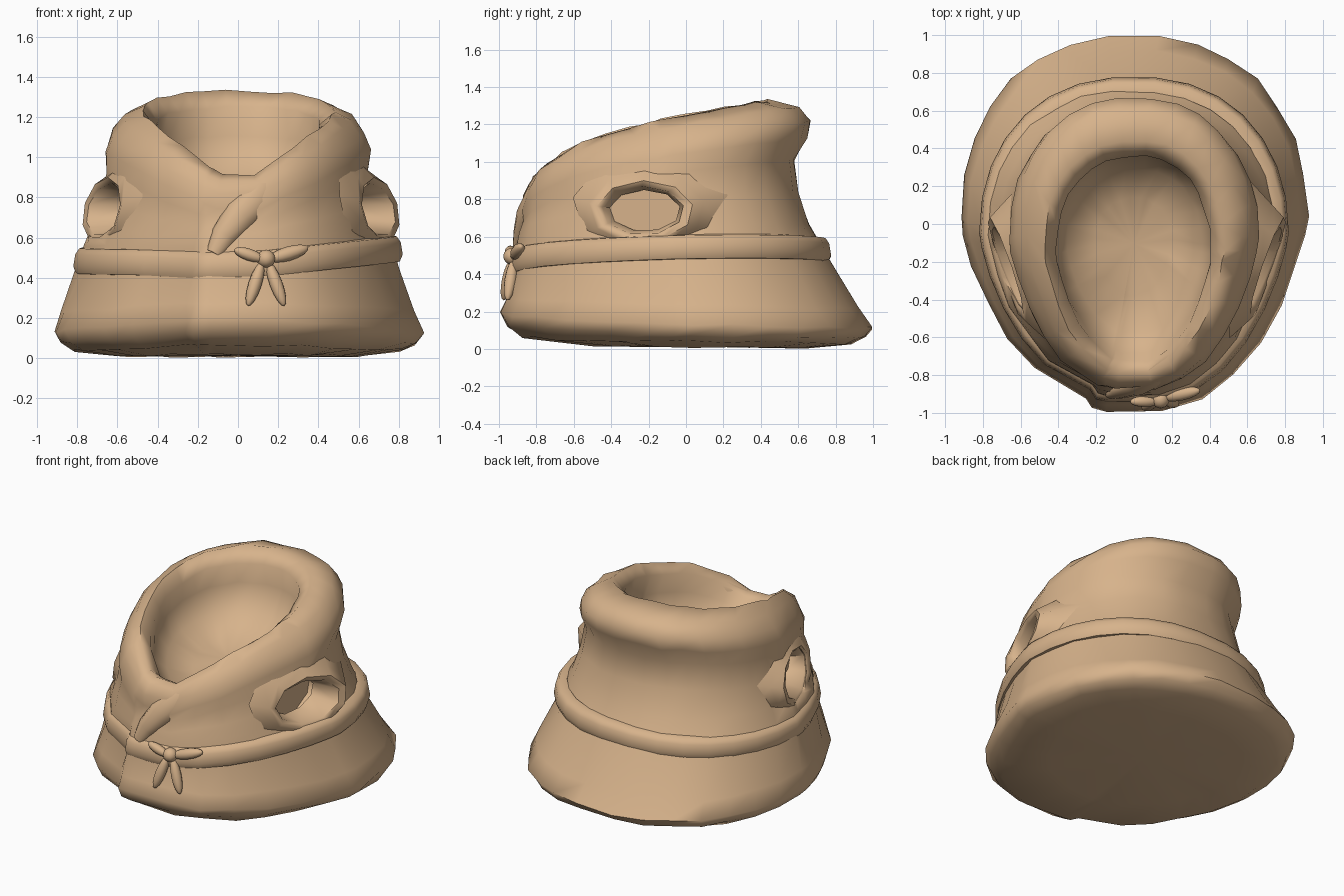
import bpy, bmesh, math, random
from mathutils import Vector

random.seed(4)
cube = bpy.data.objects.get("Cube")
if cube:
    bpy.data.objects.remove(cube)

TAN = (0.68, 0.45, 0.26, 1)
cloth = bpy.data.materials.new("tan cloth")
cloth.use_nodes = True
cloth.diffuse_color = TAN
cloth.node_tree.nodes["Principled BSDF"].inputs["Base Color"].default_value = TAN


def finish(obj, angle=60):
    obj.data.materials.clear()
    obj.data.materials.append(cloth)
    bpy.ops.object.select_all(action='DESELECT')
    obj.select_set(True)
    bpy.context.view_layer.objects.active = obj
    bpy.ops.object.shade_smooth_by_angle(angle=math.radians(angle))


def loft(name, rings, caps=True, wrap=False):
    """Skin a list of closed rings, with optional end caps or a closed loop of rings."""
    bm = bmesh.new()
    rows = [[bm.verts.new(p) for p in ring] for ring in rings]
    n = len(rows[0])
    pairs = list(zip(rows, rows[1:])) + ([(rows[-1], rows[0])] if wrap else [])
    for a, b in pairs:
        for i in range(n):
            j = (i + 1) % n
            bm.faces.new((a[i], a[j], b[j], b[i]))
    if caps and not wrap:
        for row in (rows[0], rows[-1]):
            mid = bm.verts.new(sum((v.co for v in row), Vector()) / n)
            for i in range(n):
                bm.faces.new((row[i], row[(i + 1) % n], mid))
    bmesh.ops.recalc_face_normals(bm, faces=bm.faces)
    mesh = bpy.data.meshes.new(name)
    bm.to_mesh(mesh)
    bm.free()
    obj = bpy.data.objects.new(name, mesh)
    bpy.context.collection.objects.link(obj)
    return obj


# Columns around the robe, with a close pair where the front flap overlaps
EDGE = math.radians(-100)
angles = sorted([math.radians(a) for a in range(-180, 180, 12) if a != -108]
                + [EDGE - 0.035, EDGE])


def ring_point(a, row, out=0.0, flap=0.0):
    rx, yf, yb, zf, zb = row
    c, s = math.cos(a), math.sin(a)
    mid = (yf + yb) / 2 + 0.04
    x = math.copysign(abs(c) ** (0.87 if s > 0 else 0.8), c) * (rx + out)
    y = mid + (s ** 0.95 * (yb + out - mid) if s >= 0 else abs(s) ** 1.5 * (yf - out - mid))
    t = min(1, max(0, (y - yf) / (yb - yf)))
    z = zf + (zb - zf) * t ** 0.4
    if flap and -math.pi < a < EDGE - 0.01:
        y += flap * max(0, 1 - (EDGE - a) / 0.9)
    return Vector((x, y, z))


# Robe shell: half width, front y, back y, front z, back z, flap step
shell = [
    (0.60, -0.50, 0.65, 0.02, 0.01, 0),
    (0.82, -0.88, 0.88, 0.07, 0.03, 0.04),
    (0.89, -0.96, 0.96, 0.13, 0.06, 0.05),
    (0.92, -1.00, 1.00, 0.20, 0.11, 0.05),
    (0.88, -0.97, 0.92, 0.28, 0.22, 0.05),
    (0.80, -0.93, 0.78, 0.42, 0.45, 0.05),
    (0.77, -0.91, 0.71, 0.54, 0.57, 0.04),
    (0.73, -0.90, 0.66, 0.57, 0.67, 0.02),
    (0.69, -0.89, 0.60, 0.60, 0.84, 0.02),
    (0.65, -0.87, 0.58, 0.64, 1.01, 0),
    (0.66, -0.88, 0.65, 0.70, 1.13, 0),
    (0.63, -0.87, 0.67, 0.77, 1.22, 0),
    (0.57, -0.84, 0.61, 0.83, 1.29, 0),
    (0.48, -0.79, 0.44, 0.86, 1.33, 0),
    (0.41, -0.73, 0.36, 0.83, 1.25, 0),
    (0.42, -0.68, 0.38, 0.78, 1.10, 0),
    (0.36, -0.58, 0.29, 0.74, 0.94, 0),
    (0.20, -0.38, 0.14, 0.73, 0.82, 0),
]


def wobble():
    return Vector([random.uniform(-0.008, 0.008) for _ in range(3)])


robe = loft("robe_body", [[ring_point(a, r[:5], flap=r[5]) + wobble() for a in angles]
                          for r in shell])

# Belt: a padded band following the waist
waist = (0.77, -0.90, 0.73, 0.47, 0.53)
section = [(-0.07, -0.02), (-0.065, 0.035), (-0.03, 0.05), (0.03, 0.04), (0.06, 0.02), (0.065, -0.03)]
belt = loft("belt", [[ring_point(a, waist, out, 0.045) + Vector((0, 0, dz + 0.03 * math.cos(a)))
                      for a in angles] for dz, out in section], wrap=True)
finish(belt)


# Armholes: a short open sleeve over a pocket cut into each side
def oval(side, y, ry, z, rz, x, xc, xs):
    pts = []
    for i in range(9):
        a = i * math.tau / 9 + 0.2
        c, s = math.cos(a), math.sin(a)
        pts.append((side * (x + xc * c + xs * s) + (0.03 if side < 0 else 0), y + ry * c, z + rz * s))
    return pts


for side, label in ((1, "left"), (-1, "right")):
    sleeve = loft(label + "_sleeve", [
        oval(side, -0.19, 0.42, 0.77, 0.27, 0.57, 0.06, -0.04),
        oval(side, -0.21, 0.31, 0.75, 0.20, 0.68, 0.07, -0.05),
        oval(side, -0.22, 0.26, 0.74, 0.16, 0.71, 0.09, -0.03),
        oval(side, -0.23, 0.22, 0.74, 0.13, 0.69, 0.09, -0.03),
        oval(side, -0.22, 0.19, 0.74, 0.11, 0.56, 0.03, 0)], caps=False)
    finish(sleeve)
    cutter = loft(label + "_armhole_cutter", [
        oval(side, -0.22, 0.24, 0.74, 0.145, 0.90, 0, 0),
        oval(side, -0.22, 0.24, 0.74, 0.145, 0.53, 0, 0)])
    cut = robe.modifiers.new(label + "_armhole", 'BOOLEAN')
    cut.operation, cut.solver, cut.object = 'DIFFERENCE', 'EXACT', cutter
    bpy.context.view_layer.objects.active = robe
    bpy.ops.object.modifier_apply(modifier=cut.name)
    bpy.data.objects.remove(cutter)
finish(robe, 70)

# Overlapping lapel: a tapered roll running down to the belt
path = [((0.47, -0.42, 1.04), 0.03), ((0.31, -0.63, 0.96), 0.08), ((0.12, -0.79, 0.82), 0.095),
        ((0.01, -0.85, 0.71), 0.085), ((-0.07, -0.88, 0.61), 0.065), ((-0.12, -0.90, 0.52), 0.04)]
rings = []
for i, (p, r) in enumerate(path):
    d = (Vector(path[min(i + 1, 5)][0]) - Vector(path[max(i - 1, 0)][0])).normalized()
    u = d.cross(Vector((0, 1, 0))).normalized()
    v = d.cross(u)
    rings.append([Vector(p) + r * (u * math.cos(k * math.tau / 10) + 0.7 * v * math.sin(k * math.tau / 10))
                  for k in range(10)])
finish(loft("front_lapel", rings))


# Bow: a knot with two loops and two tails
def bead(name, start, end, radius):
    a, b = Vector(start), Vector(end)
    bpy.ops.mesh.primitive_uv_sphere_add(segments=10, ring_count=8, location=(a + b) / 2)
    obj = bpy.context.object
    obj.name = name
    obj.scale = (radius, radius, (b - a).length / 2)
    obj.rotation_euler = (b - a).to_track_quat('Z', 'Y').to_euler()
    finish(obj)


bead("bow_knot", (0.14, -0.93, 0.45), (0.14, -0.93, 0.54), 0.047)
bead("bow_long_loop", (0.15, -0.92, 0.49), (0.35, -0.88, 0.55), 0.036)
bead("bow_short_loop", (0.13, -0.94, 0.49), (-0.02, -0.94, 0.54), 0.03)
bead("bow_tail_inner", (0.12, -0.93, 0.48), (0.05, -0.975, 0.26), 0.033)
bead("bow_tail_outer", (0.15, -0.92, 0.48), (0.23, -0.955, 0.26), 0.033)
